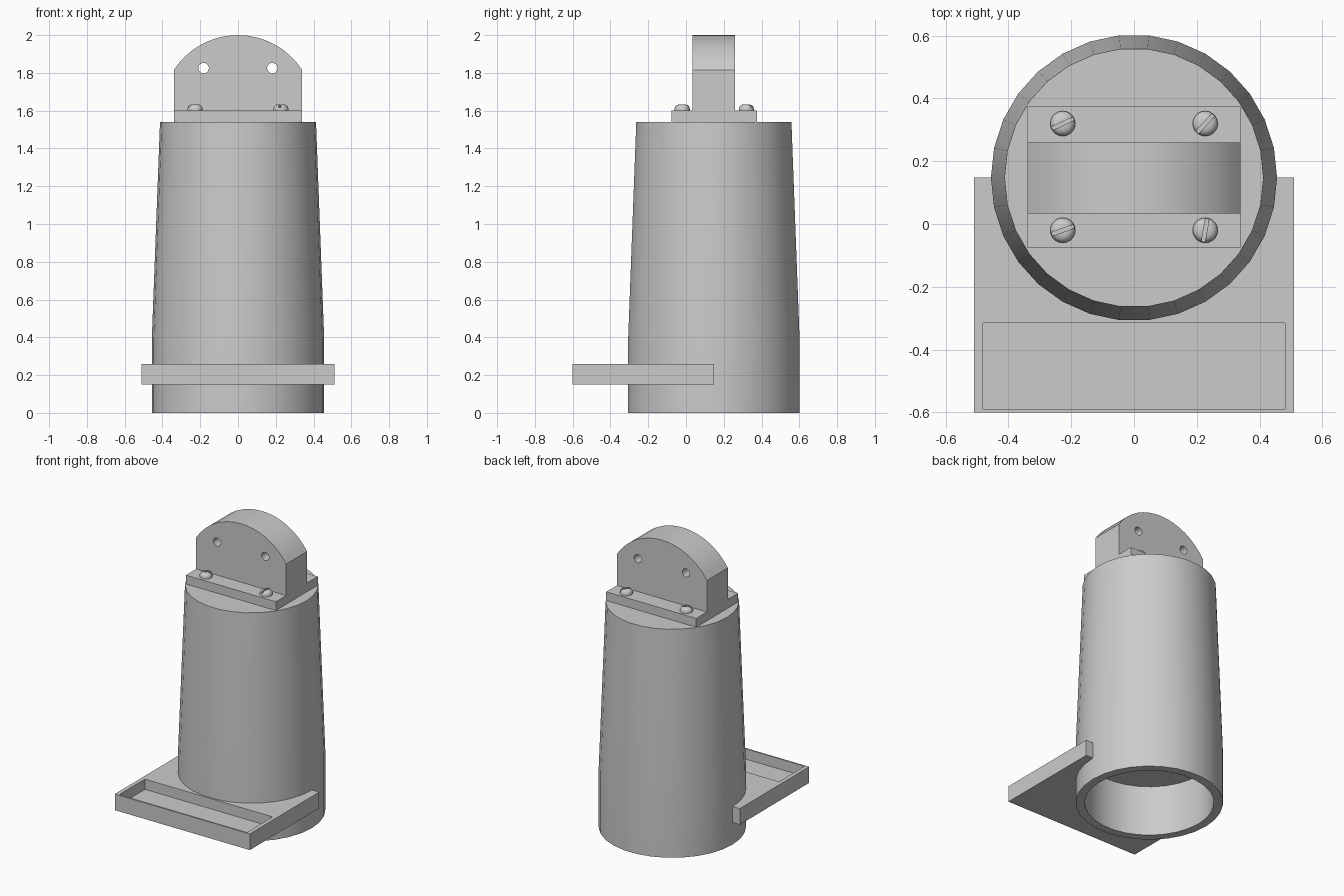
import bpy, bmesh, math
from mathutils import Matrix

cube = bpy.data.objects.get("Cube")
if cube:
    bpy.data.objects.remove(cube, do_unlink=True)

GREY = (0.6, 0.6, 0.6, 1.0)
grey = bpy.data.materials.new("plain grey")
grey.use_nodes = True
grey.diffuse_color = GREY
grey.node_tree.nodes["Principled BSDF"].inputs["Base Color"].default_value = GREY

AXIS_Y = 0.1475  # centre line of the body


def make(name, bm):
    bmesh.ops.recalc_face_normals(bm, faces=bm.faces)
    mesh = bpy.data.meshes.new(name)
    bm.to_mesh(mesh)
    bm.free()
    mesh.materials.append(grey)
    obj = bpy.data.objects.new(name, mesh)
    bpy.context.collection.objects.link(obj)
    return obj


def box(name, x, y, z, turn=0.0):
    """Box from (low, high) pairs, optionally turned about its own vertical axis."""
    bm = bmesh.new()
    bmesh.ops.create_cube(bm, size=1)
    size = [b - a for a, b in (x, y, z)]
    mid = [(a + b) / 2 for a, b in (x, y, z)]
    bm.transform(Matrix.Translation(mid) @ Matrix.Rotation(turn, 4, "Z")
                 @ Matrix.Diagonal((*size, 1)))
    return make(name, bm)


def lathe(name, profile, sides, place):
    """Turn (radius, height) points about the vertical axis and cap both ends."""
    bm = bmesh.new()
    rings = []
    for r, h in profile:
        angles = [math.tau * i / sides for i in range(sides)]
        rings.append([bm.verts.new((r * math.cos(a), r * math.sin(a), h)) for a in angles])
    for low, high in zip(rings, rings[1:]):
        for i in range(sides):
            j = (i + 1) % sides
            bm.faces.new((low[i], low[j], high[j], high[i]))
    bm.faces.new(rings[0])
    bm.faces.new(rings[-1])
    bm.transform(place)
    return make(name, bm)


def cut(obj, cutter):
    cutter.hide_render = True
    mod = obj.modifiers.new("cut", "BOOLEAN")
    mod.operation = "DIFFERENCE"
    mod.solver = "EXACT"
    mod.object = cutter
    bpy.context.view_layer.objects.active = obj
    bpy.ops.object.modifier_apply(modifier=mod.name)
    bpy.data.objects.remove(cutter, do_unlink=True)


parts = []

# Tapered body with a straight collar and a blind socket underneath
body_place = Matrix.Translation((0, AXIS_Y, 0))
parts.append(lathe("body", [(0.4, 0.345), (0.4, 0), (0.456, 0), (0.456, 0.4), (0.413, 1.54)],
                   30, body_place))

# Shelf around the collar, with a shallow tray at the front
shelf = box("shelf", (-0.51, 0.51), (-0.601, 0.148), (0.15, 0.26))
cut(shelf, lathe("bore_cutter", [(0.43, 0), (0.43, 0.5)], 30, body_place))
cut(shelf, box("tray_cutter", (-0.482, 0.482), (-0.59, -0.315), (0.19, 0.4)))
parts.append(shelf)

# Mounting plate on top
parts.append(box("mounting_plate", (-0.34, 0.34), (-0.077, 0.375), (1.54, 1.6)))

# Upright lug with an arched top
HALF, SHOULDER, TOP = 0.34, 1.815, 2.0
rise = TOP - SHOULDER
radius = (HALF ** 2 + rise ** 2) / (2 * rise)
sweep = math.asin(HALF / radius)
outline = [(-HALF, 1.6), (HALF, 1.6)]
for i in range(17):
    a = sweep * (1 - i / 8)
    outline.append((radius * math.sin(a), TOP - radius + radius * math.cos(a)))
bm = bmesh.new()
face = bm.faces.new([bm.verts.new((x, 0.034, z)) for x, z in outline])
out = bmesh.ops.extrude_face_region(bm, geom=[face])
bmesh.ops.translate(bm, vec=(0, 0.226, 0),
                    verts=[g for g in out["geom"] if isinstance(g, bmesh.types.BMVert)])
lug = make("lug", bm)

# Two holes through the lug
for side in (-1, 1):
    place = Matrix.Translation((side * 0.182, 0.5, 1.825)) @ Matrix.Rotation(math.pi / 2, 4, "X")
    cut(lug, lathe("hole_cutter", [(0.028, 0), (0.028, 0.8)], 20, place))
parts.append(lug)

# Slotted round-head screws
HEAD = [(0.04, 0), (0.04, 0.012), (0.036, 0.022), (0.029, 0.029), (0.018, 0.033)]
for name, x, y, turn in (("back_right", -1, 0.32, 25), ("back_left", 1, 0.32, 48),
                         ("front_right", -1, -0.02, 20), ("front_left", 1, -0.02, 80)):
    x *= 0.227
    screw = lathe("screw_" + name, HEAD, 20, Matrix.Translation((x, y, 1.6)))
    cut(screw, box("slot_cutter", (x - 0.06, x + 0.06), (y - 0.006, y + 0.006),
                   (1.617, 1.66), math.radians(turn)))
    parts.append(screw)

# Smooth the round surfaces, keep the edges sharp
for obj in parts:
    bpy.ops.object.select_all(action="DESELECT")
    obj.select_set(True)
    bpy.context.view_layer.objects.active = obj
    bpy.ops.object.shade_smooth_by_angle(angle=math.radians(30))
